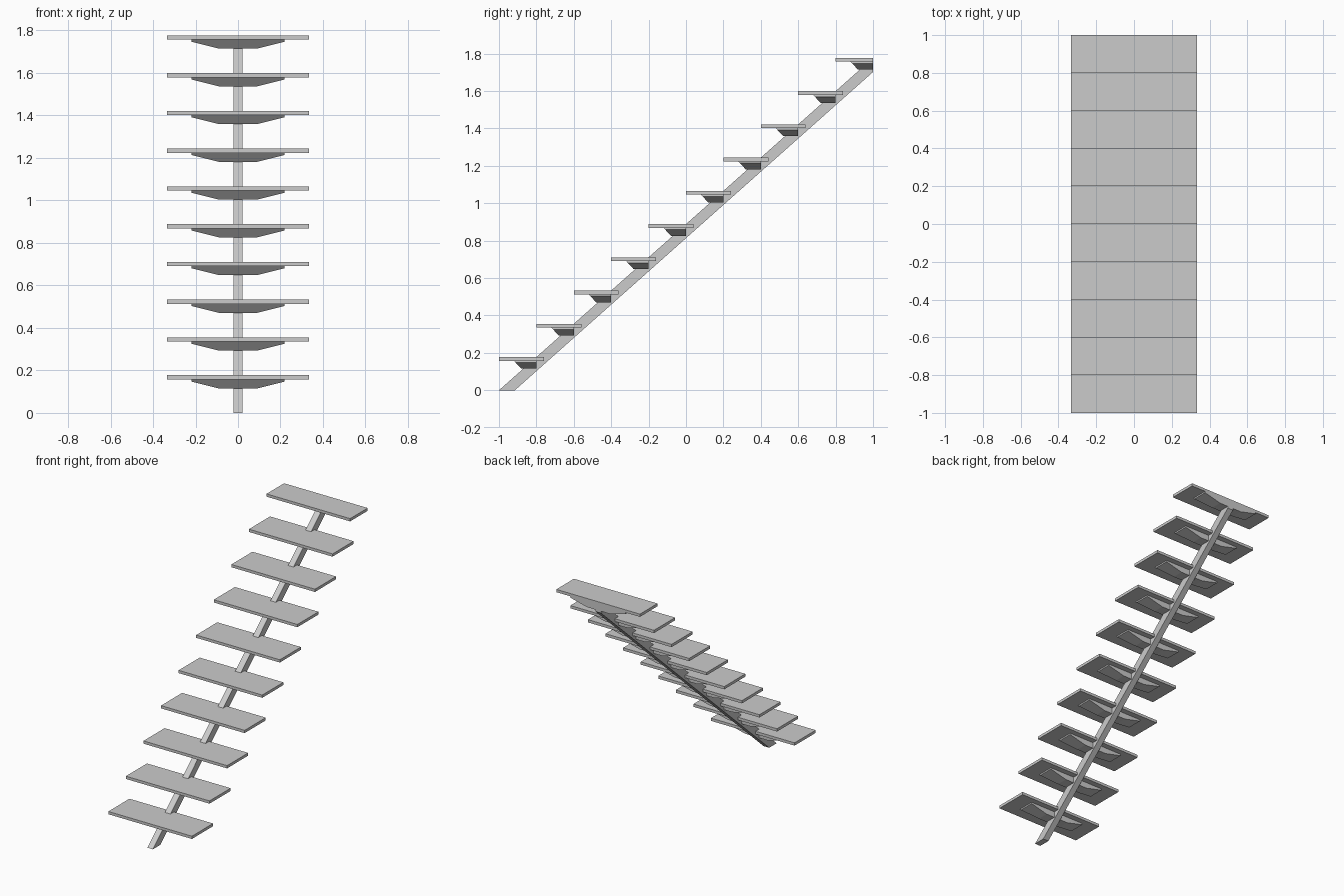
import bpy, bmesh

if "Cube" in bpy.data.objects:
    bpy.data.objects.remove(bpy.data.objects["Cube"])

STEPS, RUN, RISE = 10, 0.2, 0.1777
THICK = 0.02


def make_prism(name, ring_a, ring_b):
    """Solid joining two matching rings of points."""
    bm = bmesh.new()
    a = [bm.verts.new(p) for p in ring_a]
    b = [bm.verts.new(p) for p in ring_b]
    n = len(a)
    bm.faces.new(a)
    bm.faces.new(b[::-1])
    for i in range(n):
        j = (i + 1) % n
        bm.faces.new((a[j], a[i], b[i], b[j]))
    bmesh.ops.recalc_face_normals(bm, faces=bm.faces)
    mesh = bpy.data.meshes.new(name)
    bm.to_mesh(mesh)
    bm.free()
    obj = bpy.data.objects.new(name, mesh)
    bpy.context.collection.objects.link(obj)
    return obj


# Sloping central stringer, side profile in (y, z), cut flat under the top tread
slope = RISE / RUN
under = STEPS * RISE - THICK
side = [(-1, 0), (-0.915, 0), (1, 1.915 * slope), (1, under), (-1 + under / slope, under)]
make_prism("stringer", [(-0.022, y, z) for y, z in side], [(0.022, y, z) for y, z in side])

# Bracket front profile in (x, z below tread top)
half = [(0.09, -0.0625), (0.22, -0.03), (0.22, -THICK)]
profile = half + [(-x, z) for x, z in reversed(half)]

for i in range(STEPS):
    y0 = -1 + RUN * i
    top = RISE * (i + 1)
    # Tread overlaps the next one, except the last, which ends flush
    y1 = min(y0 + 0.24, 1.0)
    edge = [(y0, top - THICK), (y1, top - THICK), (y1, top), (y0, top)]
    make_prism(f"tread_{i + 1}", [(-0.333, y, z) for y, z in edge],
               [(0.333, y, z) for y, z in edge])
    # Tapered bracket with a raked front and an upright back
    front = [(x, y0 + 0.08 + (-THICK - z) * 0.92, top + z) for x, z in profile]
    back = [(x, y0 + RUN, top + z) for x, z in profile]
    make_prism(f"bracket_{i + 1}", front, back)
